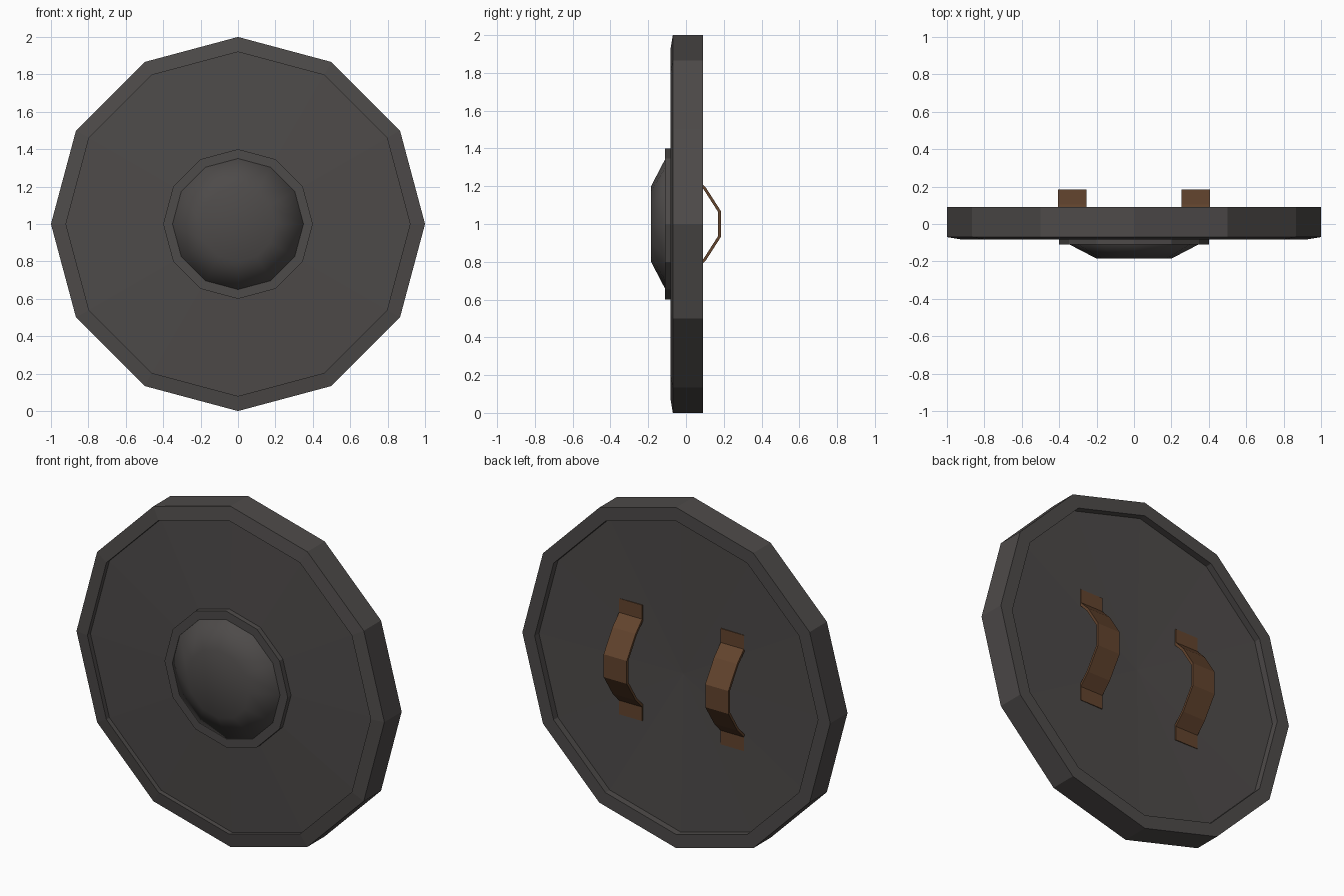
import bpy, bmesh, math

if "Cube" in bpy.data.objects:
    bpy.data.objects.remove(bpy.data.objects["Cube"])

SIDES = 12


def material(name, rgb):
    m = bpy.data.materials.new(name)
    m.diffuse_color = (*rgb, 1)
    m.use_nodes = True
    m.node_tree.nodes["Principled BSDF"].inputs["Base Color"].default_value = m.diffuse_color
    return m


iron = material("dark iron", (0.075, 0.069, 0.067))
leather = material("brown leather", (0.125, 0.058, 0.027))


def finish(name, bm, mat, smooth=False):
    bmesh.ops.recalc_face_normals(bm, faces=bm.faces)
    me = bpy.data.meshes.new(name)
    bm.to_mesh(me)
    bm.free()
    me.materials.append(mat)
    for p in me.polygons:
        p.use_smooth = smooth
    ob = bpy.data.objects.new(name, me)
    bpy.context.collection.objects.link(ob)
    return ob


def lathe(name, profile, mat, closed=False, smooth=False):
    """Spin a (radius, y) profile around the y axis through z = 1."""
    bm = bmesh.new()
    rings = []
    for r, y in profile:
        if r == 0:
            rings.append([bm.verts.new((0, y, 1))] * SIDES)
            continue
        angles = [2 * math.pi * i / SIDES for i in range(SIDES)]
        rings.append([bm.verts.new((r * math.cos(a), y, 1 + r * math.sin(a))) for a in angles])
    pairs = list(zip(rings, rings[1:])) + ([(rings[-1], rings[0])] if closed else [])
    for a, b in pairs:
        for i in range(SIDES):
            j = (i + 1) % SIDES
            corners = list(dict.fromkeys((a[i], a[j], b[j], b[i])))
            bm.faces.new(corners)
    return finish(name, bm, mat, smooth)


# Rim, slightly sloped at the front
lathe("rim", [(1, -0.07), (1, 0.09), (0.92, 0.09), (0.92, -0.083)], iron, closed=True)

# Shallow conical panel, convex in front and hollow behind
lathe("panel", [(0, -0.098), (0.92, -0.055), (0.92, 0.05), (0, 0.025)], iron)

# Central boss: flat collar and smooth dome
lathe("boss_collar", [(0.4, -0.06), (0.4, -0.11), (0.35, -0.11), (0.35, -0.06)], iron, closed=True)
lathe("boss_dome", [(0.35, -0.09), (0.35, -0.107), (0.2, -0.185), (0, -0.185)], iron, smooth=True)

# Two arched straps with flat end tabs, as (y, z) centre lines given thickness
half = [(0.035, 0.34), (0.035, 0.255), (0.098, 0.19), (0.178, 0.065)]
path = half + [(y, -z) for y, z in reversed(half)]
T = 0.0075


def offset(i, d):
    y, z = path[i]
    normals = []
    for a, b in ((i - 1, i), (i, i + 1)):
        if a >= 0 and b < len(path):
            dy, dz = path[b][0] - path[a][0], path[b][1] - path[a][1]
            l = math.hypot(dy, dz)
            normals.append((-dz / l, dy / l))
    ny, nz = (sum(n[k] for n in normals) / len(normals) for k in (0, 1))
    l2 = ny * ny + nz * nz
    return y + d * ny / l2, 1 + z + d * nz / l2


for side, name in ((-1, "left_strap"), (1, "right_strap")):
    bm = bmesh.new()
    rows = []
    for i in range(len(path)):
        outer, inner = offset(i, T), offset(i, -T)
        x0, x1 = side * 0.255, side * 0.405
        rows.append([bm.verts.new((x, *p)) for x, p in
                     ((x0, outer), (x1, outer), (x1, inner), (x0, inner))])
    for a, b in zip(rows, rows[1:]):
        for k in range(4):
            bm.faces.new((a[k], a[(k + 1) % 4], b[(k + 1) % 4], b[k]))
    bm.faces.new(rows[0])
    bm.faces.new(rows[-1])
    finish(name, bm, leather)
